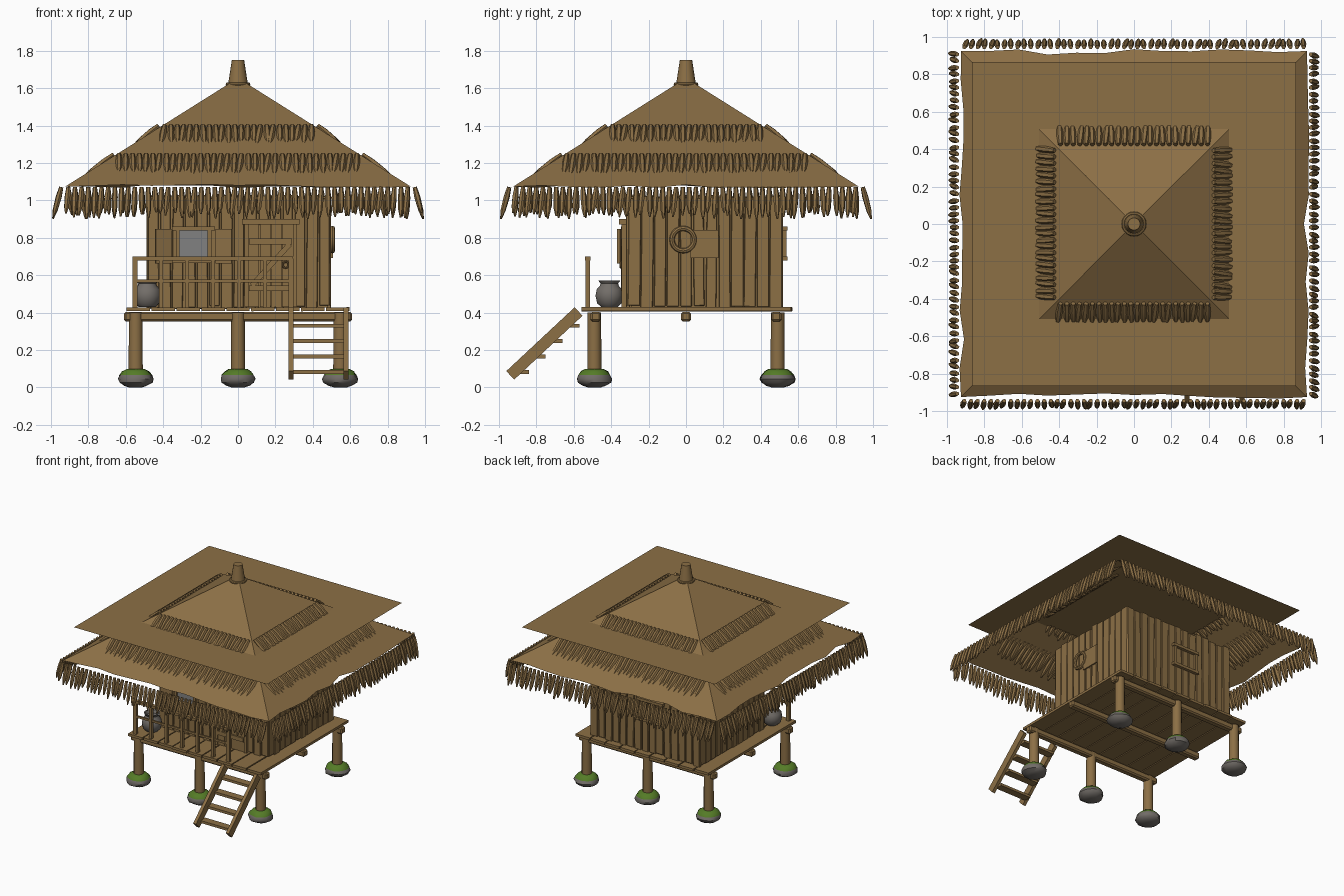
import bpy, bmesh, math, random
from mathutils import Matrix, Vector, Euler

if "Cube" in bpy.data.objects:
    bpy.data.objects.remove(bpy.data.objects["Cube"])
random.seed(4)

def material(name, rgb):
    m = bpy.data.materials.new(name)
    m.diffuse_color = (*rgb, 1)
    m.use_nodes = True
    m.node_tree.nodes["Principled BSDF"].inputs["Base Color"].default_value = m.diffuse_color
    return m

BROWN = material("straw brown", (0.262, 0.160, 0.060))
STONE = material("stone grey", (0.165, 0.150, 0.135))
MOSS = material("moss green", (0.09, 0.20, 0.02))
CLAY = material("clay grey", (0.17, 0.155, 0.14))
GLASS = material("window grey", (0.22, 0.22, 0.22))

def finish(name, bm, mats=(BROWN,), smooth=False, bevel=0):
    bmesh.ops.recalc_face_normals(bm, faces=bm.faces[:])
    me = bpy.data.meshes.new(name)
    bm.to_mesh(me)
    bm.free()
    ob = bpy.data.objects.new(name, me)
    bpy.context.collection.objects.link(ob)
    for m in mats:
        me.materials.append(m)
    if bevel:
        b = ob.modifiers.new("soft edges", 'BEVEL')
        b.width, b.segments = bevel, 1
    if smooth:
        bpy.ops.object.select_all(action='DESELECT')
        ob.select_set(True)
        bpy.context.view_layer.objects.active = ob
        bpy.ops.object.shade_smooth_by_angle(angle=math.radians(40))
    return ob

def box(bm, c, s, rot=(0, 0, 0)):
    M = Matrix.Translation(c) @ Euler(rot).to_matrix().to_4x4() @ Matrix.Diagonal((*s, 1))
    bmesh.ops.create_cube(bm, size=1, matrix=M)

def boxes(name, items, mat=BROWN, bevel=0):
    bm = bmesh.new()
    for it in items:
        box(bm, *it)
    return finish(name, bm, (mat,), bevel=bevel)

def lathe(bm, profile, n, M=Matrix()):
    """Closed surface of revolution from (radius, height) pairs."""
    rings = [[bm.verts.new(M @ Vector((r * math.cos(2 * math.pi * i / n),
              r * math.sin(2 * math.pi * i / n), z))) for i in range(n)] for r, z in profile]
    for a, b in zip(rings, rings[1:]):
        for i in range(n):
            bm.faces.new((a[i], a[(i + 1) % n], b[(i + 1) % n], b[i]))
    bm.faces.new(rings[0][::-1])
    bm.faces.new(rings[-1])

# Foundation stones with mossy tops, and the posts standing on them
feet = [(x, y) for x in (-0.547, 0, 0.547) for y in (-0.49, 0.49)]
for i, (x, y) in enumerate(feet):
    bm = bmesh.new()
    M = Matrix.Translation((x, y, 0)) @ Matrix.Rotation(i, 4, 'Z')
    lathe(bm, [(0.035, 0), (0.06, 0.008), (0.088, 0.025), (0.095, 0.045), (0.086, 0.066),
               (0.072, 0.085), (0.05, 0.098)], 14, M)
    for v in bm.verts:
        k = random.uniform(0.94, 1.04)
        v.co.x, v.co.y = x + (v.co.x - x) * k, y + (v.co.y - y) * k
    for f in bm.faces:
        f.material_index = 1 if f.calc_center_median().z > 0.07 else 0
    finish("foundation_stone", bm, (STONE, MOSS), True)
    bm = bmesh.new()
    lathe(bm, [(0.038, 0.08), (0.036, 0.4)], 12, Matrix.Translation((x, y, 0)))
    finish("stilt_post", bm, smooth=True)

# Floor beams and deck planks
boxes("floor_beams", [((0, y, 0.378), (1.22, 0.054, 0.052)) for y in (-0.483, 0, 0.483)], bevel=0.01)
n = 9
boxes("deck_planks", [((-0.6 + 1.2 * (i + 0.5) / n, 0.005 + random.uniform(-0.005, 0.005), 0.418),
      (1.2 / n - 0.008, 1.12, 0.02), (0, random.uniform(-0.02, 0.02), 0)) for i in range(n)])

# Plank walls around a plain core
X0, X1, Y0, Y1, ZB, ZT = -0.485, 0.495, -0.31, 0.515, 0.428, 1.02
boxes("wall_core", [((0.005, 0.1025, (ZB + ZT) / 2), (0.95, 0.795, ZT - ZB))])
def wall(name, a, b, fixed, along_x, count):
    step = (b - a) / count
    out = []
    for i in range(count):
        u = a + step * (i + 0.5)
        w = step * random.uniform(0.80, 0.97)
        t = random.uniform(-0.012, 0.012)
        z = ((ZB + ZT) / 2, ZT - ZB + random.uniform(-0.02, 0.02))
        out.append(((u, fixed, z[0]), (w, 0.022, z[1]), (0, t, 0)) if along_x
                   else ((fixed, u, z[0]), (0.022, w, z[1]), (t, 0, 0)))
    boxes(name, out, bevel=0.003)
wall("front_wall_planks", X0, X1, Y0, True, 15)
wall("back_wall_planks", X0, X1, Y1 - 0.008, True, 15)
wall("left_wall_planks", Y0, Y1, X0 + 0.008, False, 12)
wall("right_wall_planks", Y0, Y1, X1 - 0.008, False, 12)

# Front window: glass, frame, open shutters
wx, wz = -0.237, 0.765
boxes("window_glass", [((wx, -0.324, wz), (0.16, 0.008, 0.15))], GLASS)
boxes("window_frame", [((wx, -0.333, 0.85), (0.23, 0.03, 0.022)), ((wx, -0.333, 0.675), (0.23, 0.03, 0.022))]
      + [((wx + s * 0.085, -0.331, wz), (0.02, 0.025, 0.17)) for s in (-1, 1)])
boxes("window_shutters", [((wx + s * 0.162, -0.345, 0.755), (0.09, 0.018, 0.185), (0, 0, s * -0.35))
      for s in (-1, 1)])

# Door with lintel, Z brace and handle
boxes("door", [((0.085 + 0.06 * i, -0.326, 0.65), (0.057, 0.018, 0.44)) for i in range(4)])
boxes("door_brace", [((0.175, -0.341, z), (0.23, 0.014, 0.032)) for z in (0.78, 0.53)]
      + [((0.175, -0.341, 0.655), (0.3, 0.012, 0.028), (0, -0.83, 0))])
boxes("door_frame", [((0.175, -0.338, 0.885), (0.305, 0.04, 0.03))]
      + [((0.175 + s * 0.13, -0.33, 0.65), (0.022, 0.03, 0.44)) for s in (-1, 1)])

def ring(name, c, R, r, rot, seg=20):
    bpy.ops.mesh.primitive_torus_add(location=c, rotation=rot, major_radius=R, minor_radius=r,
                                     major_segments=seg, minor_segments=8)
    ob = bpy.context.object
    ob.name = name
    ob.data.materials.append(BROWN)
    bpy.ops.object.shade_smooth_by_angle()

ring("door_handle", (0.255, -0.35, 0.655), 0.016, 0.005, (math.pi / 2, 0, 0), 12)

# Side wreath and shutter, back window
ring("wall_wreath", (0.505, -0.015, 0.79), 0.06, 0.014, (0, math.pi / 2, 0))
boxes("side_shutter", [((0.502, 0.1, 0.767), (0.014, 0.15, 0.15))])
boxes("back_window", [((-0.05, 0.53, z), (0.24, 0.025, 0.022)) for z in (0.85, 0.69)]
      + [((-0.05 + s * 0.1, 0.528, 0.77), (0.022, 0.02, 0.16)) for s in (-1, 1)])

# Porch railing
boxes("railing_posts", [((-0.55 + 0.139 * i, -0.525, 0.555), (0.028 if i in (0, 6) else 0.022, 0.024, 0.27))
      for i in range(7)])
boxes("railing_rails", [((-0.135, -0.525, 0.69), (0.86, 0.03, 0.022)), ((-0.135, -0.525, 0.57), (0.84, 0.014, 0.016))])

# Ladder
ang = math.atan2(0.355, 0.38)
boxes("ladder_rails", [((x, -0.757, 0.235), (0.026, 0.50, 0.062), (ang, 0, 0)) for x in (0.284, 0.577)])
boxes("ladder_treads", [((0.43, -0.6 - 0.09 * i, 0.33 - 0.0825 * i), (0.28, 0.06, 0.02)) for i in range(4)])

# Clay pot on the porch
bm = bmesh.new()
lathe(bm, [(0.045, 0.43), (0.066, 0.45), (0.075, 0.49), (0.068, 0.525), (0.05, 0.545), (0.048, 0.555),
           (0.06, 0.572), (0.05, 0.572), (0.04, 0.55)], 18, Matrix.Translation((-0.485, -0.41, 0)))
finish("clay_pot", bm, (CLAY,), True)

# Thatched pyramid roof with a ragged lower edge
def roof_z(d):
    return 1.61 - 0.628 * (d - 0.07)
bm = bmesh.new()
K = 12
rings = []
for d in (0.02, 0.25, 0.5, 0.72, 0.925):
    loop = []
    for s in range(4):
        for i in range(K):
            e = d + (random.uniform(-0.02, 0.012) if d > 0.9 and i else 0)
            p = Vector((-d + 2 * d * i / K, -e, roof_z(e)))
            loop.append(bm.verts.new(Matrix.Rotation(s * math.pi / 2, 3, 'Z') @ p))
    rings.append(loop)
for a, b in zip(rings, rings[1:]):
    for i in range(4 * K):
        j = (i + 1) % (4 * K)
        bm.faces.new((a[i], b[i], b[j], a[j]))
finish("thatch_roof", bm, smooth=True)

# Flat square sheet that crosses the roof
bm = bmesh.new()
bmesh.ops.create_grid(bm, x_segments=1, y_segments=1, size=0.865, matrix=Matrix.Translation((0, 0, 1.335)))
finish("flat_roof_sheet", bm)

# Straw fringes: tapered tufts hanging along each side of three tiers
def fringe(name, half, count, inner, outer, fat):
    """inner and outer are (distance, height) of tuft root and tip."""
    bm = bmesh.new()
    for s in range(4):
        R = Matrix.Rotation(s * math.pi / 2, 4, 'Z')
        for i in range(count):
            u = -half + 2 * half * (i + 0.5) / count
            root = Vector((u, -inner[0], inner[1]))
            tip = Vector((u + random.uniform(-0.022, 0.01), -outer[0], outer[1]))
            d = (tip - root) * random.uniform(0.78, 1.0)
            M = R @ Matrix.Translation(root) @ d.to_track_quat('Z', 'Y').to_matrix().to_4x4()
            L = d.length
            lathe(bm, [(fat * 0.7, 0), (fat, L * 0.35), (fat * 0.85, L * 0.75), (fat * 0.3, L)], 6, M)
    finish(name, bm, smooth=True)
fringe("upper_fringe", 0.41, 24, (0.425, 1.40), (0.565, 1.285), 0.018)
fringe("middle_fringe", 0.655, 36, (0.665, 1.245), (0.83, 1.12), 0.018)
fringe("lower_fringe", 0.925, 52, (0.945, 1.07), (0.99, 0.90), 0.016)

# Roof finial with binding ring
bm = bmesh.new()
lathe(bm, [(0.056, 1.6), (0.05, 1.64), (0.033, 1.749)], 16)
finish("roof_finial", bm, smooth=True)
ring("finial_binding", (0, 0, 1.62), 0.055, 0.011, (0, 0, 0))
